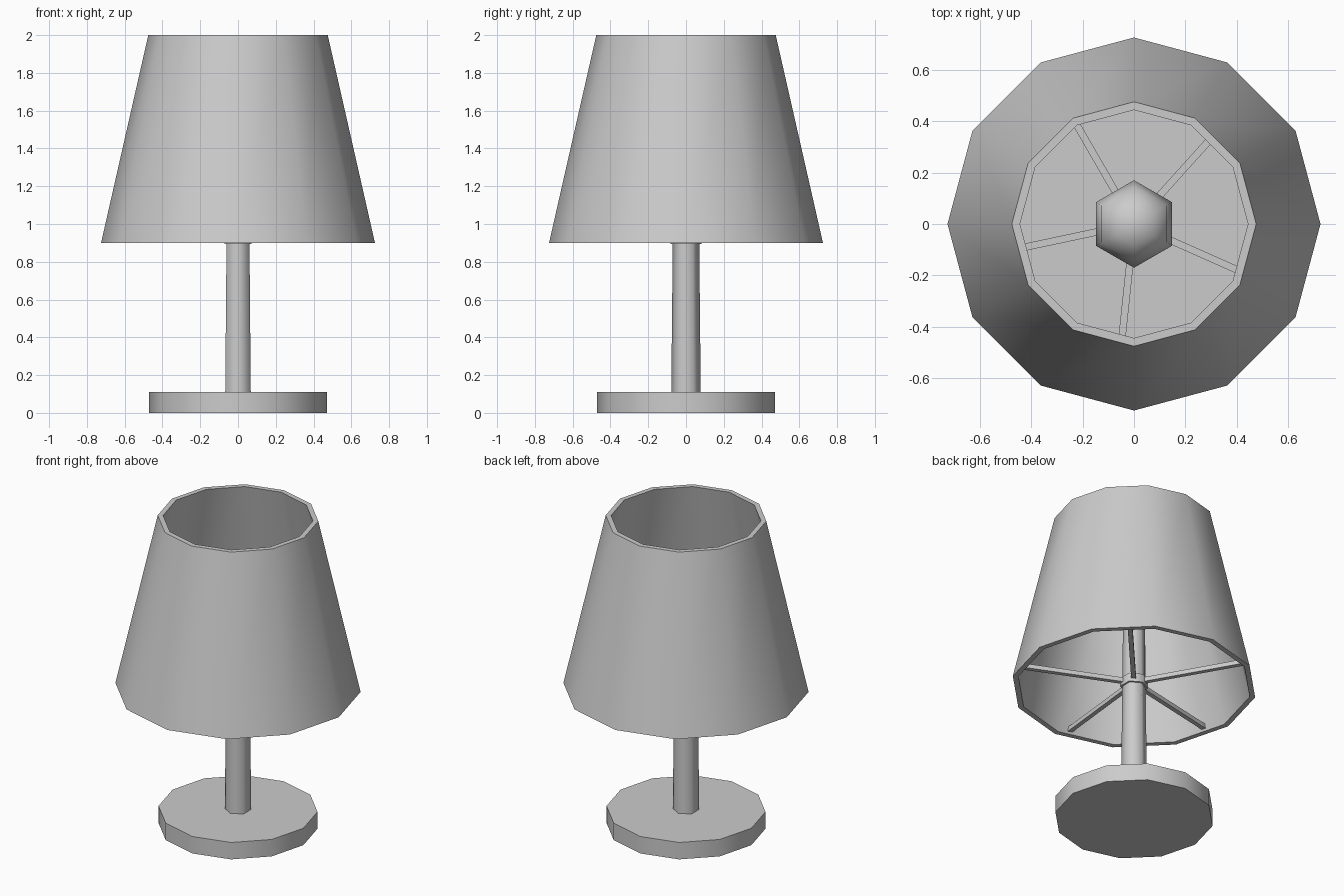
import bpy, bmesh, math
from mathutils import Matrix

default = bpy.data.objects.get("Cube")
if default:
    bpy.data.objects.remove(default, do_unlink=True)

grey = bpy.data.materials.new("light grey")
grey.use_nodes = True
colour = (0.6, 0.6, 0.6, 1)
grey.diffuse_color = colour
grey.node_tree.nodes["Principled BSDF"].inputs["Base Color"].default_value = colour


def finish(name, bm, smooth=True):
    bmesh.ops.remove_doubles(bm, verts=bm.verts, dist=0.0001)
    bmesh.ops.recalc_face_normals(bm, faces=bm.faces)
    mesh = bpy.data.meshes.new(name)
    bm.to_mesh(mesh)
    bm.free()
    mesh.materials.append(grey)
    obj = bpy.data.objects.new(name, mesh)
    bpy.context.collection.objects.link(obj)
    if smooth:
        bpy.ops.object.select_all(action="DESELECT")
        obj.select_set(True)
        bpy.context.view_layer.objects.active = obj
        bpy.ops.object.shade_smooth_by_angle(angle=math.radians(65))
    return obj


def lathe(name, profile, sides, closed=False):
    """Turn a (radius, height) profile about z; corners lie on the y axis."""
    bm = bmesh.new()
    verts = [bm.verts.new((0, r, z)) for r, z in profile]
    pairs = list(zip(verts, verts[1:]))
    if closed:
        pairs.append((verts[-1], verts[0]))
    edges = [bm.edges.new(p) for p in pairs]
    bmesh.ops.spin(bm, geom=verts + edges, cent=(0, 0, 0), axis=(0, 0, 1),
                   angle=math.tau, steps=sides, use_merge=True)
    return finish(name, bm)


# Foot and tapered stem
lathe("base", [(0, 0), (0.47, 0), (0.47, 0.11), (0, 0.11)], 12)
lathe("stem", [(0, 0.11), (0.078, 0.11), (0.066, 1.32), (0, 1.32)], 6)

# Hub ring that carries the spokes
lathe("hub", [(0, 0.895), (0.083, 0.895), (0.083, 0.95), (0, 0.95)], 6)

# Open shade with a wall thickness
lathe("shade", [(0.725, 0.9), (0.475, 2), (0.443, 2), (0.692, 0.9)], 12, closed=True)

# Bulb
lathe("bulb", [(0, 1.3), (0.07, 1.3), (0.145, 1.4), (0.17, 1.5),
               (0.145, 1.6), (0.085, 1.66), (0, 1.68)], 6)

# Five spokes from the hub to the shade
reach, width, height = 0.69, 0.028, 0.028
for i in range(5):
    bm = bmesh.new()
    bmesh.ops.create_cube(bm, size=1, matrix=Matrix.Rotation(math.radians(48 + 72 * i), 4, "Z")
                          @ Matrix.Translation((reach / 2, 0, 0.93))
                          @ Matrix.Diagonal((reach, width, height, 1)))
    finish(f"spoke_{i + 1}", bm, smooth=False)
